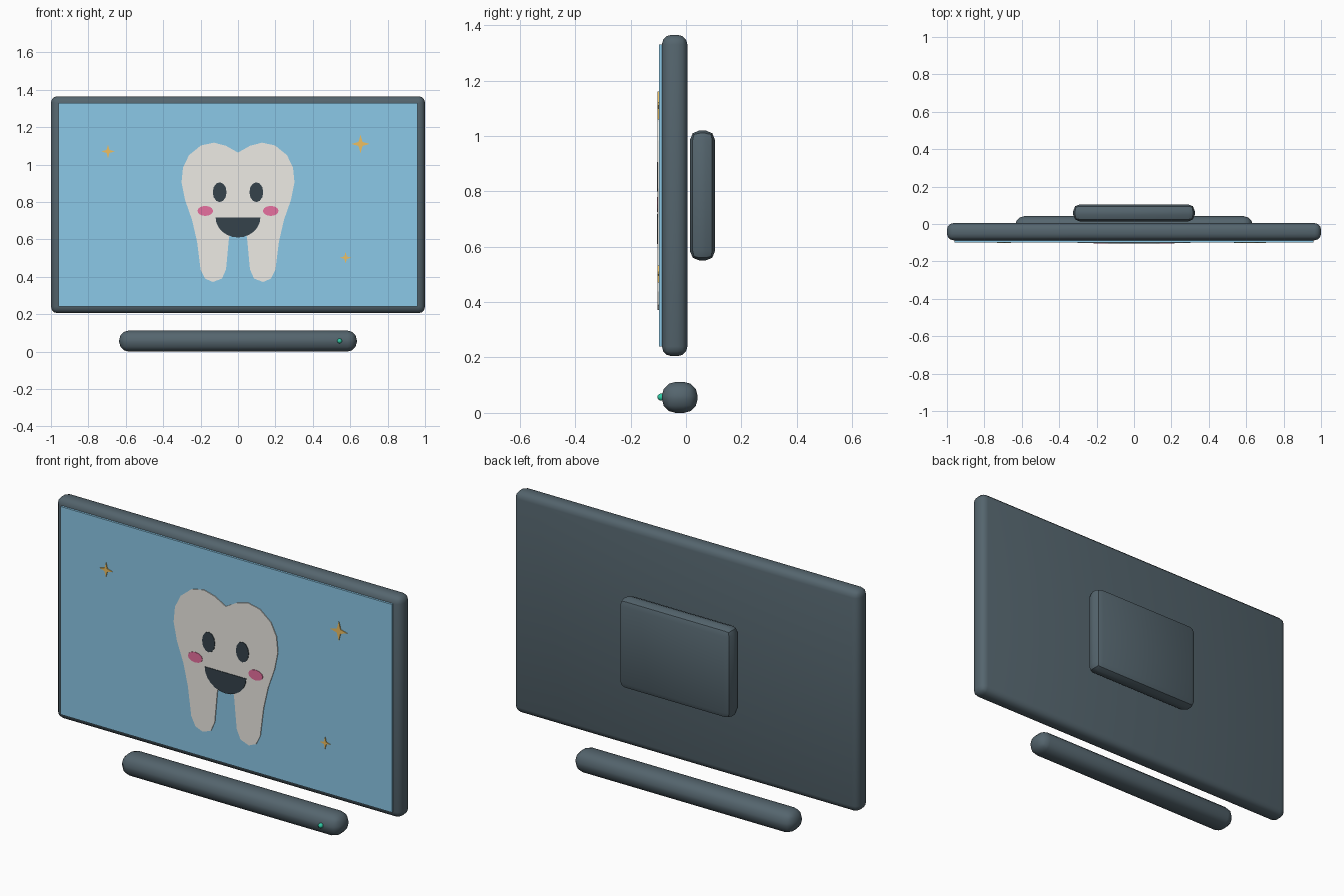
import bpy, bmesh
from math import sin, cos, pi, radians

if "Cube" in bpy.data.objects:
    bpy.data.objects.remove(bpy.data.objects["Cube"])


def material(name, r, g, b):
    m = bpy.data.materials.new(name)
    m.diffuse_color = (r, g, b, 1)
    m.use_nodes = True
    m.node_tree.nodes["Principled BSDF"].inputs["Base Color"].default_value = m.diffuse_color
    return m


SLATE = material("slate", 0.09, 0.13, 0.155)
BLUE = material("screen_blue", 0.26, 0.58, 0.80)
IVORY = material("ivory", 0.85, 0.83, 0.78)
DARK = material("dark", 0.035, 0.055, 0.07)
PINK = material("pink", 0.80, 0.16, 0.35)
GOLD = material("gold", 0.85, 0.52, 0.12)
TEAL = material("teal", 0.03, 0.60, 0.38)


def finish(name, bm, mat, smooth=False):
    mesh = bpy.data.meshes.new(name)
    bm.to_mesh(mesh)
    bm.free()
    ob = bpy.data.objects.new(name, mesh)
    bpy.context.collection.objects.link(ob)
    mesh.materials.append(mat)
    if smooth:
        bpy.context.view_layer.objects.active = ob
        bpy.ops.object.select_all(action='DESELECT')
        ob.select_set(True)
        bpy.ops.object.shade_smooth_by_angle(angle=radians(40))
    return ob


def box(name, lo, hi, mat, bevel=0, segments=2):
    bm = bmesh.new()
    bmesh.ops.create_cube(bm, size=1)
    for v in bm.verts:
        v.co = [(a + b) / 2 + c * (b - a) for a, b, c in zip(lo, hi, v.co)]
    if bevel:
        bmesh.ops.bevel(bm, geom=bm.edges[:], offset=bevel, segments=segments,
                        profile=0.5, affect='EDGES')
    return finish(name, bm, mat, bool(bevel))


def plate(name, points, y_front, y_back, mat):
    """Flat outline in x, z given thickness along y."""
    bm = bmesh.new()
    face = bm.faces.new([bm.verts.new((x, y_front, z)) for x, z in points])
    ext = bmesh.ops.extrude_face_region(bm, geom=[face])
    for v in ext["geom"]:
        if isinstance(v, bmesh.types.BMVert):
            v.co.y = y_back
    bmesh.ops.recalc_face_normals(bm, faces=bm.faces[:])
    return finish(name, bm, mat)


def oval(cx, cz, rx, rz, n=12):
    return [(cx + rx * cos(2 * pi * i / n), cz + rz * sin(2 * pi * i / n)) for i in range(n)]


# Television body, screen, wall mount and soundbar
box("tv_body", (-1, -0.087, 0.205), (1, 0.005, 1.365), SLATE, 0.035, 3)
box("screen", (-0.96, -0.098, 0.24), (0.96, -0.08, 1.33), BLUE)
box("wall_mount", (-0.325, 0.014, 0.55), (0.325, 0.105, 1.02), SLATE, 0.035, 2)
box("soundbar", (-0.635, -0.087, 0), (0.635, 0.042, 0.112), SLATE, 0.05, 3)

# Status light
bm = bmesh.new()
bmesh.ops.create_uvsphere(bm, u_segments=12, v_segments=8, radius=0.013)
bmesh.ops.translate(bm, verts=bm.verts, vec=(0.543, -0.09, 0.057))
finish("status_light", bm, TEAL, True)

# Tooth: right half outline mirrored across x
half = [(0.064, 1.1), (0.128, 1.117), (0.198, 1.102), (0.262, 1.05), (0.294, 0.984),
        (0.302, 0.904), (0.283, 0.81), (0.246, 0.705), (0.219, 0.588), (0.2, 0.439),
        (0.176, 0.39), (0.134, 0.372), (0.086, 0.39), (0.064, 0.439), (0.048, 0.61),
        (0.03, 0.66)]
outline = [(0, 1.064)] + half + [(0, 0.68)] + [(-x, z) for x, z in reversed(half)]
plate("tooth", outline, -0.102, -0.097, IVORY)

# Face
for side, s in (("left", -1), ("right", 1)):
    plate(side + "_eye", oval(s * 0.098, 0.852, 0.037, 0.053), -0.105, -0.1, DARK)
    plate(side + "_cheek", oval(s * 0.175, 0.752, 0.042, 0.027), -0.105, -0.1, PINK)
mouth = [(0.12 * cos(pi * i / 12), 0.718 - 0.108 * sin(pi * i / 12)) for i in range(13)]
plate("mouth", mouth, -0.105, -0.1, DARK)

# Four-pointed sparkles
for i, (cx, cz, r) in enumerate([(0.655, 1.11, 0.05), (-0.695, 1.07, 0.037), (0.575, 0.502, 0.031)]):
    pts = []
    for k in range(8):
        d = r if k % 2 == 0 else r * 0.3
        pts.append((cx + d * cos(k * pi / 4), cz + d * sin(k * pi / 4)))
    plate(f"sparkle_{i + 1}", pts, -0.102, -0.097, GOLD)
